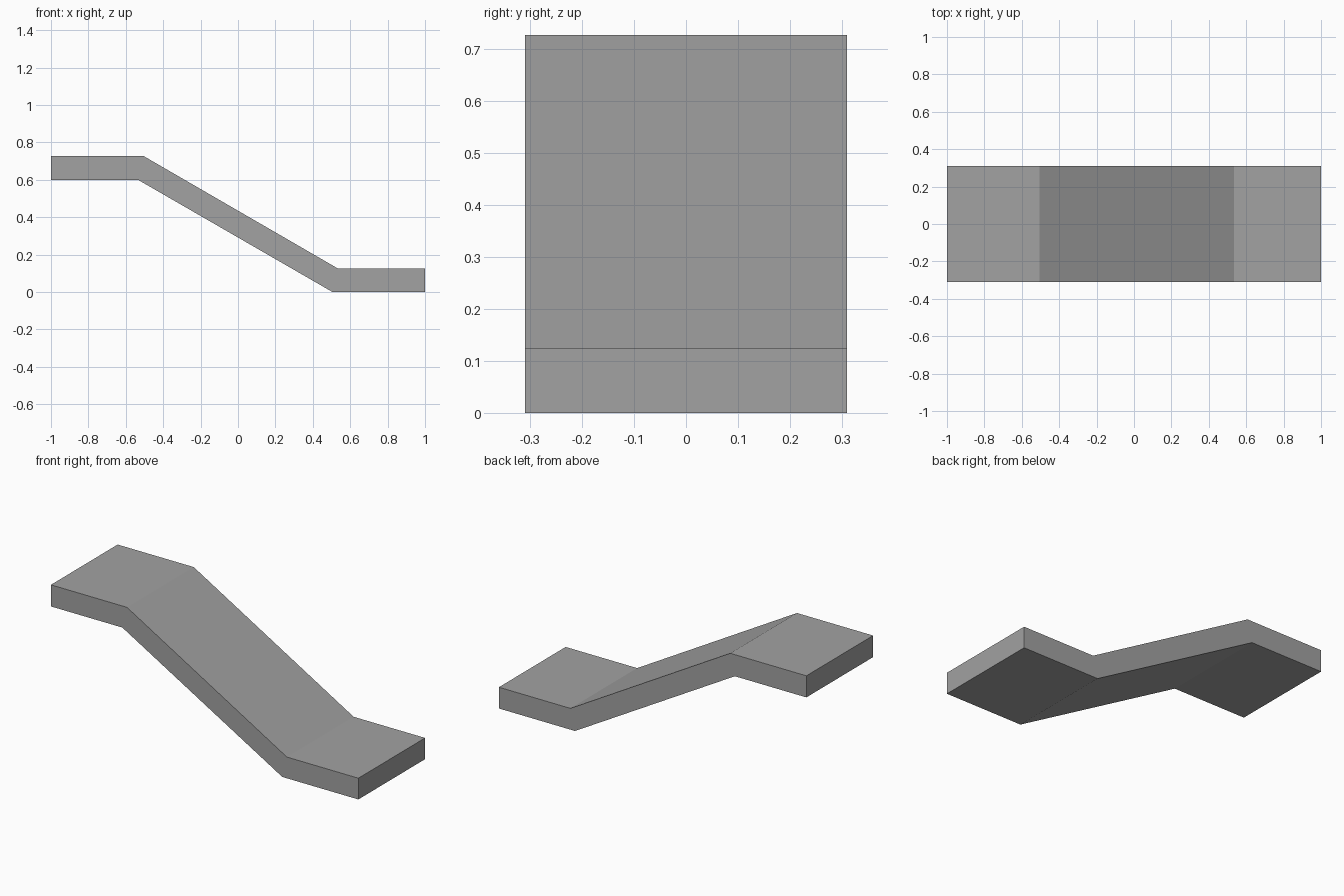
import bpy
import bmesh

cube = bpy.data.objects.get("Cube")
if cube:
    bpy.data.objects.remove(cube, do_unlink=True)

# Plain grey for the whole ramp
grey = bpy.data.materials.new("plain_grey")
grey.use_nodes = True
colour = (0.36, 0.36, 0.36, 1.0)
grey.diffuse_color = colour
grey.node_tree.nodes["Principled BSDF"].inputs["Base Color"].default_value = colour

# Side profile: high landing, slope, low landing
HALF_WIDTH = 0.31
profile = [(-1, 0.6), (-0.535, 0.6), (0.505, 0), (1, 0),
           (1, 0.125), (0.535, 0.125), (-0.505, 0.727), (-1, 0.727)]

# Extrude the profile across the width
bm = bmesh.new()
front = bm.faces.new([bm.verts.new((x, -HALF_WIDTH, z)) for x, z in profile])
extruded = bmesh.ops.extrude_face_region(bm, geom=[front], use_keep_orig=True)
back_verts = [v for v in extruded["geom"] if isinstance(v, bmesh.types.BMVert)]
bmesh.ops.translate(bm, verts=back_verts, vec=(0, 2 * HALF_WIDTH, 0))
bmesh.ops.recalc_face_normals(bm, faces=bm.faces)

mesh = bpy.data.meshes.new("sloped_ramp")
bm.to_mesh(mesh)
bm.free()
mesh.materials.append(grey)
ramp = bpy.data.objects.new("sloped_ramp", mesh)
bpy.context.collection.objects.link(ramp)
